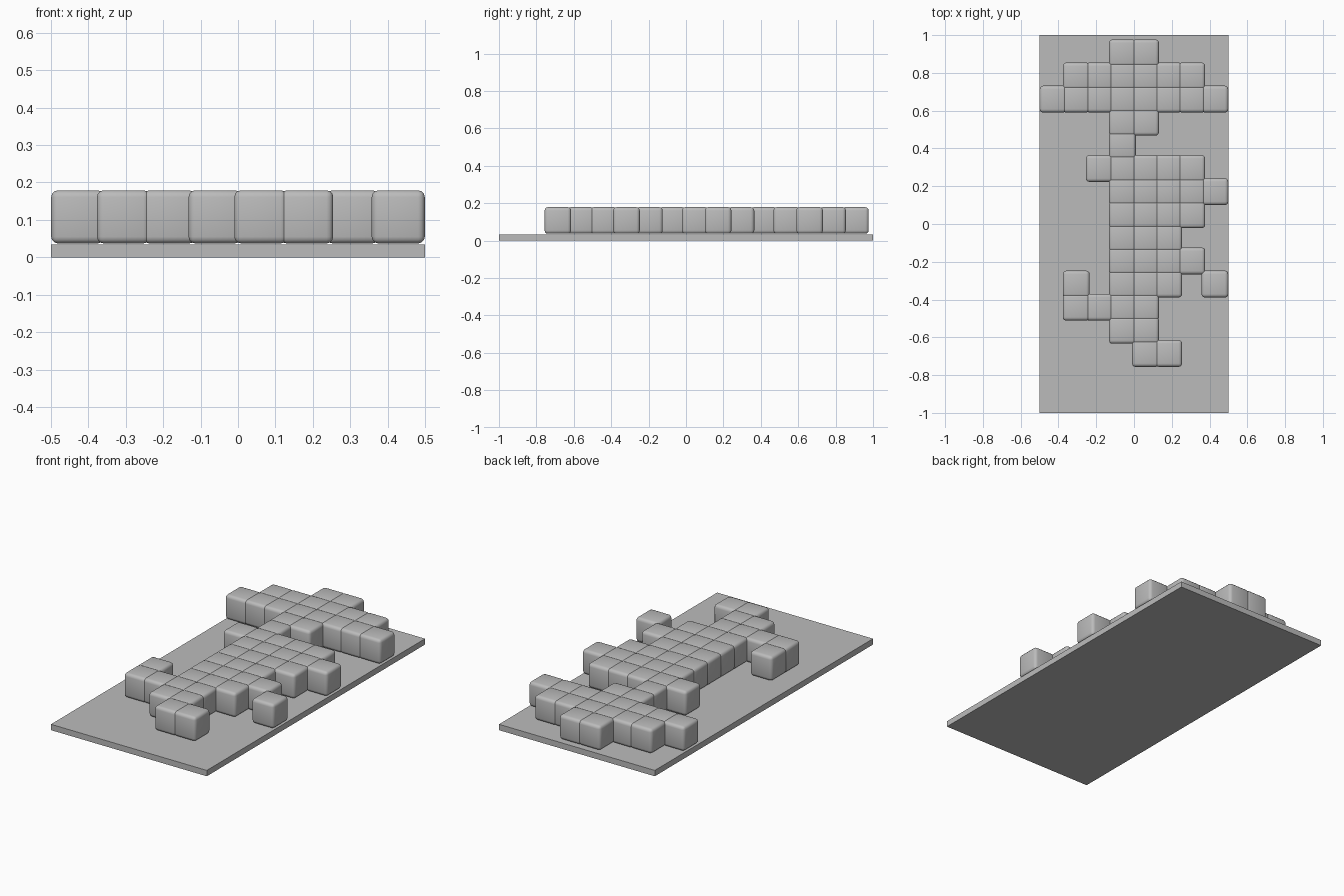
import bpy
import bmesh

if "Cube" in bpy.data.objects:
    bpy.data.objects.remove(bpy.data.objects["Cube"], do_unlink=True)

PITCH = 0.1224       # spacing of the block grid
SIZE = 0.142         # block edge length, slightly overlapping its neighbours
PLATE = 0.034        # base thickness
TOP_ROW_Y = 0.906    # centre of the rearmost row

# Block layout, rear row first, left column at -x
LAYOUT = [
    "...##...",
    ".######.",
    "########",
    "...##...",
    "...#....",
    "..#####.",
    "...#####",
    "...####.",
    "...###..",
    "...####.",
    ".#.###.#",
    ".####...",
    "...##...",
    "....##..",
]

grey = bpy.data.materials.new("plain grey")
grey.use_nodes = True
colour = (0.5, 0.5, 0.5, 1)
grey.diffuse_color = colour
grey.node_tree.nodes["Principled BSDF"].inputs["Base Color"].default_value = colour


def box_mesh(name, size, bevel=0):
    """Box centred on its origin, with optional rounded edges."""
    mesh = bpy.data.meshes.new(name)
    bm = bmesh.new()
    bmesh.ops.create_cube(bm, size=1)
    bmesh.ops.scale(bm, vec=size, verts=bm.verts)
    if bevel:
        flat = set(bm.faces)
        bmesh.ops.bevel(bm, geom=bm.edges[:], offset=bevel, segments=3,
                        profile=0.5, affect='EDGES')
        for face in bm.faces:
            face.smooth = True
    bm.to_mesh(mesh)
    bm.free()
    mesh.materials.append(grey)
    return mesh


def place(name, mesh, location):
    obj = bpy.data.objects.new(name, mesh)
    obj.location = location
    bpy.context.collection.objects.link(obj)
    return obj


# Base plate
place("base_plate", box_mesh("base_plate", (1, 2, PLATE)), (0, 0, PLATE / 2))

# Rounded blocks, all sharing one mesh
block = box_mesh("rounded_block", (SIZE, SIZE, SIZE), 0.018)
for r, row in enumerate(LAYOUT):
    for c, mark in enumerate(row):
        if mark == "#":
            x = (c - (len(row) - 1) / 2) * PITCH
            y = TOP_ROW_Y - r * PITCH
            place(f"block_row{r + 1}_col{c + 1}", block,
                  (x, y, 0.037 + SIZE / 2))
